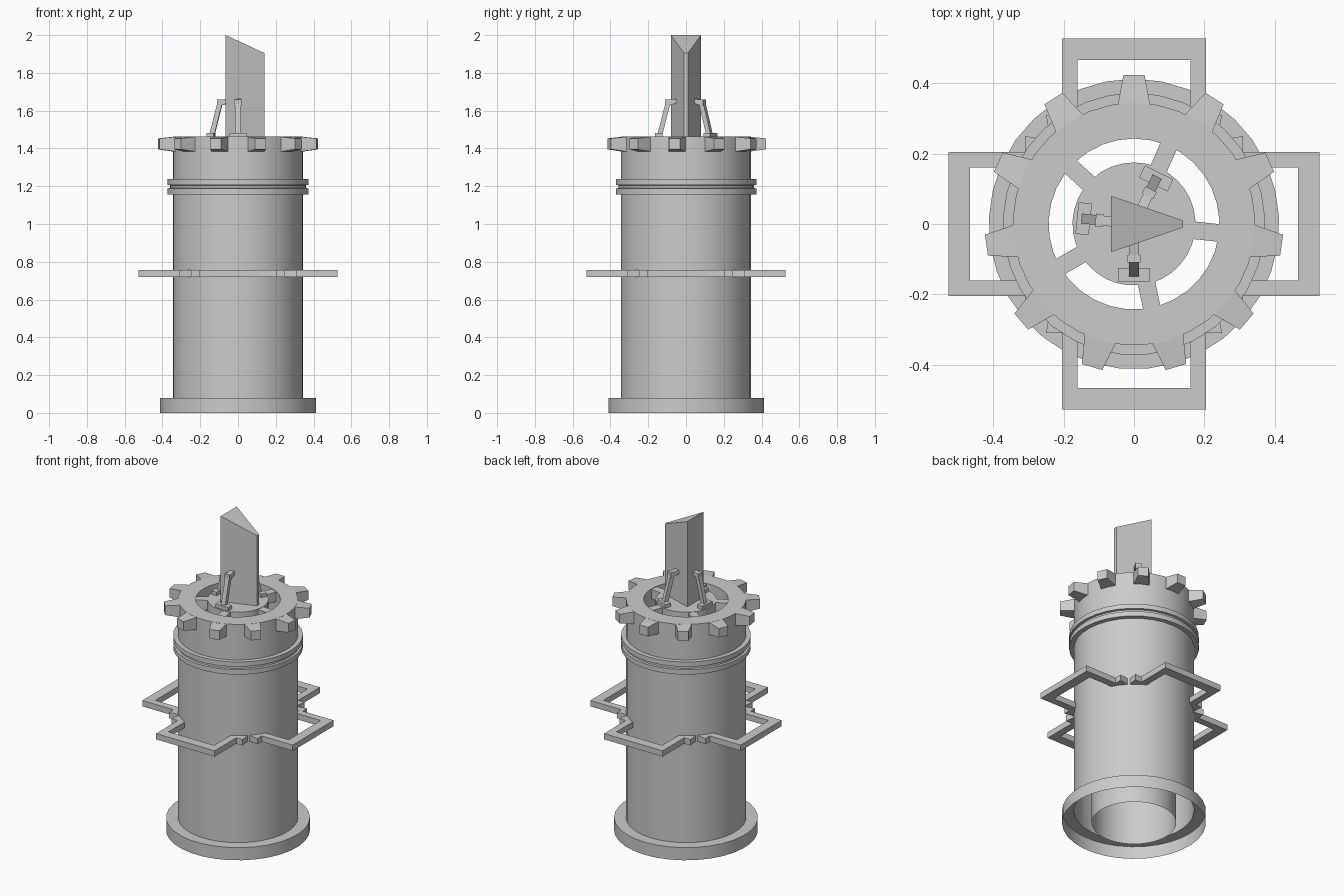
import bpy, bmesh, math
from mathutils import Vector, Matrix

if "Cube" in bpy.data.objects:
    bpy.data.objects.remove(bpy.data.objects["Cube"])

SIDES = 33


def make(name, bm, smooth=False, weld=True):
    if weld:
        bmesh.ops.remove_doubles(bm, verts=bm.verts, dist=1e-5)
    bmesh.ops.recalc_face_normals(bm, faces=bm.faces)
    me = bpy.data.meshes.new(name)
    bm.to_mesh(me)
    bm.free()
    ob = bpy.data.objects.new(name, me)
    bpy.context.collection.objects.link(ob)
    if smooth:
        bpy.ops.object.select_all(action='DESELECT')
        ob.select_set(True)
        bpy.context.view_layer.objects.active = ob
        bpy.ops.object.shade_smooth_by_angle(angle=math.radians(30))
    return ob


def lathe(name, profile):
    bm = bmesh.new()
    rings = []
    for r, z in profile:
        ring = []
        for i in range(SIDES):
            a = math.pi / 2 + 2 * math.pi * i / SIDES
            ring.append(bm.verts.new((r * math.cos(a), r * math.sin(a), z)))
        rings.append(ring)
    for a, b in zip(rings, rings[1:]):
        for i in range(SIDES):
            j = (i + 1) % SIDES
            bm.faces.new((a[i], a[j], b[j], b[i]))
    return make(name, bm, True)


def hull(bm, bottom, top):
    """Solid between two matching loops of points."""
    lo = [bm.verts.new(p) for p in bottom]
    hi = [bm.verts.new(p) for p in top]
    n = len(lo)
    bm.faces.new(lo[::-1])
    bm.faces.new(hi)
    for i in range(n):
        j = (i + 1) % n
        bm.faces.new((lo[i], lo[j], hi[j], hi[i]))


def extrude(bm, pts, z0, z1):
    hull(bm, [(x, y, z0) for x, y in pts], [(x, y, z1) for x, y in pts])


def spin(bm, angle):
    bm.transform(Matrix.Rotation(math.radians(angle), 4, 'Z'))


# Body shell: hollow foot lip, outer wall, twin bands, top rim, inner tube
lathe("body_shell", [
    (.413, 0), (.413, .08), (.345, .08), (.345, 1.157), (.373, 1.157),
    (.373, 1.188), (.36, 1.19), (.36, 1.205), (.373, 1.207), (.373, 1.237),
    (.345, 1.237), (.345, 1.462), (.243, 1.462), (.243, 0)])

# Eleven tapered teeth around the rim
for k in range(11):
    bm = bmesh.new()
    hull(bm,
         [(.335, -.047, 1.383), (.335, .047, 1.383), (.335, .047, 1.462), (.335, -.047, 1.462)],
         [(.424, -.03, 1.395), (.424, .03, 1.395), (.424, .03, 1.453), (.424, -.03, 1.453)])
    spin(bm, 90 + k * 360 / 11)
    make("rim_tooth_%d" % k, bm)

# Central disc and its five spokes
bm = bmesh.new()
bmesh.ops.create_cone(bm, cap_ends=True, segments=SIDES, radius1=.175, radius2=.175,
                      depth=.065, matrix=Matrix.Translation((0, 0, 1.4275)))
make("centre_disc", bm, True)
for k in range(5):
    bm = bmesh.new()
    extrude(bm, [(.165, -.025), (.25, -.025), (.25, .025), (.165, .025)], 1.397, 1.458)
    spin(bm, 66 + 72 * k)
    make("disc_spoke_%d" % k, bm)

# Wedge-shaped post with a sloping top
bm = bmesh.new()
tri = [(-.065, -.08), (.14, -.01), (.14, .01), (-.065, .08)]
hull(bm, [(x, y, 1.44) for x, y in tri],
     [(x, y, 2.0 if x < 0 else 1.905) for x, y in tri])
make("wedge_post", bm)

# Three bent struts with cross feet bracing the post
side = [(.155, 1.46), (.105, 1.655), (.045, 1.665), (.045, 1.64), (.085, 1.63), (.128, 1.46)]
for k, angle in enumerate((270, 174, 64)):
    bm = bmesh.new()
    hull(bm, [(r, -.014, z) for r, z in side], [(r, .014, z) for r, z in side])
    spin(bm, angle)
    make("strut_%d" % k, bm)
    bm = bmesh.new()
    extrude(bm, [(.125, -.045), (.163, -.045), (.163, .045), (.125, .045)], 1.455, 1.482)
    spin(bm, angle)
    make("strut_foot_%d" % k, bm)
    # Small pad where the strut is bent
    bm = bmesh.new()
    extrude(bm, [(.088, -.018), (.11, -.018), (.11, .018), (.088, .018)], 1.625, 1.66)
    spin(bm, angle)
    make("strut_pad_%d" % k, bm)

# Four hat-shaped side brackets
half = [(.25, .24), (.31, .25), (.31, .205), (.527, .205)]
inner = [(.467, .16), (.25, .16)]
outline = half + [(x, -y) for x, y in half[::-1]] + [(x, -y) for x, y in inner[::-1]] + inner
for k, side_name in enumerate(("right", "back", "left", "front")):
    bm = bmesh.new()
    extrude(bm, outline, .72, .757)
    spin(bm, 90 * k)
    make("bracket_" + side_name, bm)
